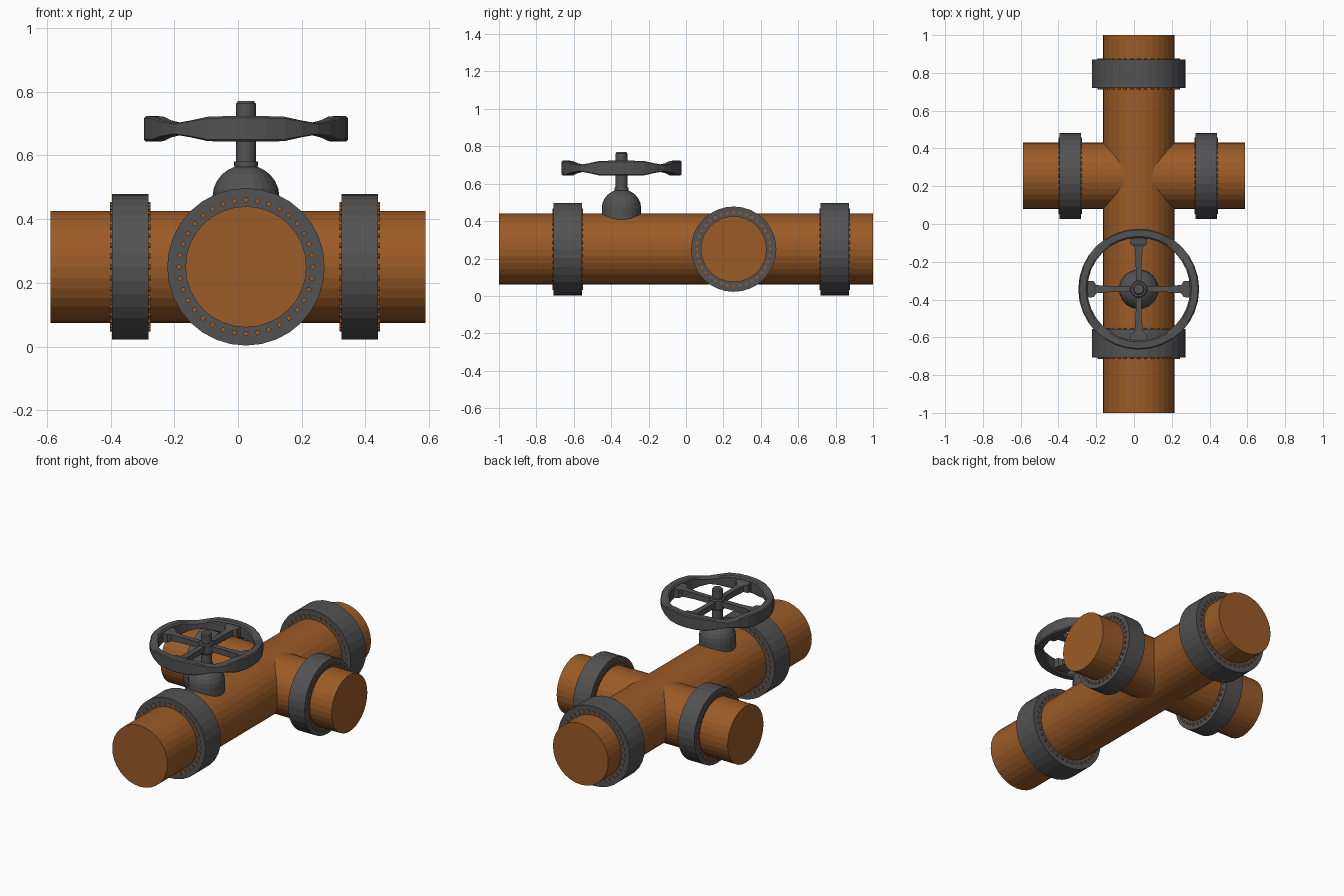
import bpy, bmesh, math
from mathutils import Matrix, Vector

if "Cube" in bpy.data.objects:
    bpy.data.objects.remove(bpy.data.objects["Cube"])

CX, CZ = 0.025, 0.25          # main pipe axis
CROSS_Y = 0.255               # cross pipe axis
VALVE_Y = -0.345


def material(name, rgb):
    m = bpy.data.materials.new(name)
    m.diffuse_color = (*rgb, 1)
    m.use_nodes = True
    m.node_tree.nodes["Principled BSDF"].inputs["Base Color"].default_value = m.diffuse_color
    return m


BROWN = material("rusty brown", (0.33, 0.105, 0.02))
GREY = material("dark iron grey", (0.085, 0.085, 0.085))


def finish(name, bm, mat, matrix=Matrix()):
    bmesh.ops.recalc_face_normals(bm, faces=bm.faces)
    me = bpy.data.meshes.new(name)
    bm.to_mesh(me)
    bm.free()
    me.materials.append(mat)
    ob = bpy.data.objects.new(name, me)
    ob.matrix_world = matrix
    bpy.context.collection.objects.link(ob)
    return ob


def axis_matrix(origin, axis):
    return Matrix.Translation(origin) @ Vector(axis).to_track_quat('Z', 'Y').to_matrix().to_4x4()


def lathe(name, profile, mat, matrix, n=32, closed=False):
    """Revolve (radius, height) points around local z."""
    bm = bmesh.new()
    rings = [[bm.verts.new((r * math.cos(2 * math.pi * i / n), r * math.sin(2 * math.pi * i / n), h))
              for i in range(n)] for r, h in profile]
    pairs = list(zip(rings, rings[1:])) + ([(rings[-1], rings[0])] if closed else [])
    for a, b in pairs:
        for i in range(n):
            j = (i + 1) % n
            bm.faces.new((a[i], a[j], b[j], b[i]))
    if not closed:
        bm.faces.new(rings[0])
        bm.faces.new(rings[-1])
    return finish(name, bm, mat, matrix)


def flange(name, origin, axis, r_in, r_out, width):
    """Ring round a pipe, with a circle of small bolts on both faces."""
    mx = axis_matrix(origin, axis)
    h = width / 2
    lathe(name, [(r_in, -h), (r_out, -h), (r_out, h), (r_in, h)], GREY, mx, closed=True)
    bm = bmesh.new()
    n = 36
    for i in range(n):
        turn = Matrix.Rotation(2 * math.pi * i / n, 4, 'Z')
        bmesh.ops.create_cone(bm, cap_ends=True, segments=6, radius1=0.0085, radius2=0.0085,
                              depth=width + 0.012,
                              matrix=turn @ Matrix.Translation((r_in + 0.022, 0, 0)))
    finish(name + "_bolts", bm, BROWN, mx)


# pipes
lathe("main_pipe", [(0.19, -1), (0.19, 1)], BROWN, axis_matrix((CX, 0, CZ), (0, 1, 0)))
lathe("cross_pipe", [(0.176, -0.588), (0.176, 0.588)], BROWN,
      axis_matrix((0, CROSS_Y, CZ), (1, 0, 0)))

# flanges
flange("front_flange", (CX, -0.632, CZ), (0, 1, 0), 0.188, 0.247, 0.152)
flange("back_flange", (CX, 0.795, CZ), (0, 1, 0), 0.188, 0.247, 0.152)
flange("left_flange", (-0.338, CROSS_Y, CZ), (1, 0, 0), 0.174, 0.228, 0.114)
flange("right_flange", (0.382, CROSS_Y, CZ), (1, 0, 0), 0.174, 0.228, 0.114)

# valve body: short neck, dome, collar; then stem and wheel hub
valve = Matrix.Translation((CX, VALVE_Y, 0))
dome = [(0.105 * math.cos(a), 0.47 + 0.1 * math.sin(a))
        for a in [math.radians(d) for d in (0, 15, 30, 45, 58, 70)]]
lathe("valve_body", [(0.105, 0.36)] + dome + [(0.037, 0.567), (0.037, 0.58)], GREY, valve, 24)
lathe("valve_stem", [(0.031, 0.56), (0.031, 0.762), (0.025, 0.77)], GREY, valve, 16)
lathe("wheel_hub", [(0.04, 0.645), (0.046, 0.66), (0.046, 0.705), (0.04, 0.712)], GREY, valve, 16)

# hand wheel rim: tall beside the spokes, thin on the diagonals
WZ, R_OUT, R_IN, N = 0.683, 0.32, 0.272, 32
bm = bmesh.new()
rings = []
for i in range(N):
    a = 2 * math.pi * i / N
    off = abs((math.degrees(a) + 45) % 90 - 45)       # degrees from nearest spoke
    t = min(max((off - 18) / 27, 0), 1)
    h = 0.040 - 0.022 * t * t * (3 - 2 * t)
    section = [(R_IN, -h * 0.8), (R_IN + 0.008, -h), (R_OUT - 0.006, -h), (R_OUT, -h * 0.85),
               (R_OUT, h * 0.85), (R_OUT - 0.006, h), (R_IN + 0.008, h), (R_IN, h * 0.8)]
    rings.append([bm.verts.new((r * math.cos(a), r * math.sin(a), WZ + z)) for r, z in section])
for i in range(N):
    a, b = rings[i], rings[(i + 1) % N]
    for k in range(8):
        m = (k + 1) % 8
        bm.faces.new((a[k], a[m], b[m], b[k]))
finish("wheel_rim", bm, GREY, valve)

# four spokes, widening outwards into a foot against the rim
bm = bmesh.new()
stations = [(0.03, 0.015, 0.018), (0.15, 0.016, 0.018), (0.225, 0.022, 0.02),
            (0.238, 0.042, 0.026), (0.28, 0.046, 0.03)]   # radius, half width, half height
for s in range(4):
    turn = Matrix.Rotation(s * math.pi / 2, 4, 'Z')
    rings = [[bm.verts.new(turn @ Vector((r, y * w, WZ + z * h)))
              for y, z in ((-1, -1), (1, -1), (1, 1), (-1, 1))] for r, w, h in stations]
    for a, b in zip(rings, rings[1:]):
        for k in range(4):
            m = (k + 1) % 4
            bm.faces.new((a[k], a[m], b[m], b[k]))
    bm.faces.new(rings[0])
    bm.faces.new(rings[-1])
finish("wheel_spokes", bm, GREY, valve)
